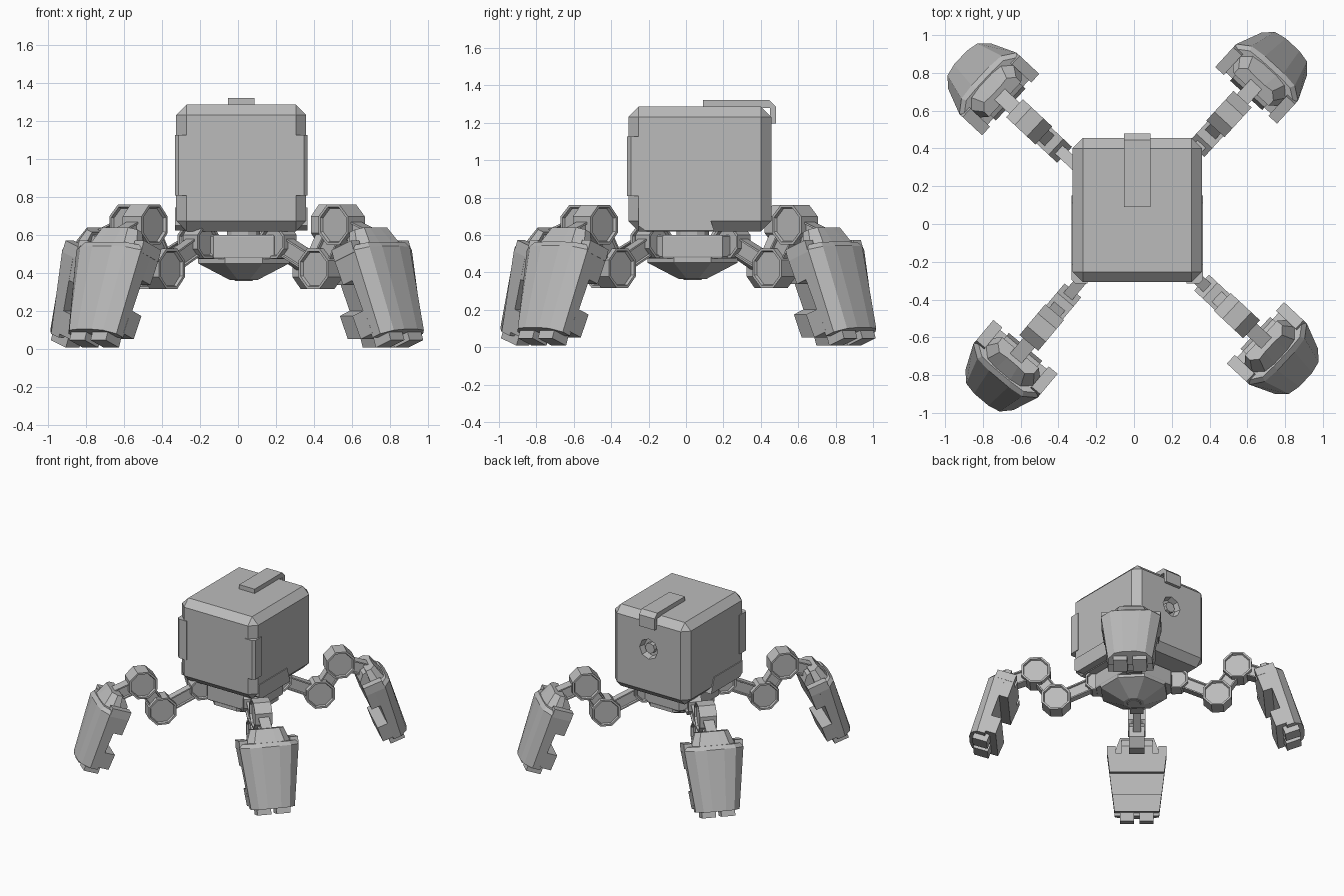
import bpy, bmesh, math
from mathutils import Matrix, Vector

if "Cube" in bpy.data.objects:
    bpy.data.objects.remove(bpy.data.objects["Cube"])

GREY = (0.5, 0.5, 0.5, 1.0)
mat = bpy.data.materials.new("plain_grey")
mat.use_nodes = True
mat.diffuse_color = GREY
mat.node_tree.nodes["Principled BSDF"].inputs["Base Color"].default_value = GREY

CX, CY = 0.03, 0.035     # hub centre
LX, LY = -0.005, 0.028   # centre the legs turn about
BX, BY = 0.017, 0.073    # body centre


def finish(name, bm):
    bmesh.ops.recalc_face_normals(bm, faces=bm.faces)
    mesh = bpy.data.meshes.new(name)
    bm.to_mesh(mesh)
    bm.free()
    mesh.materials.append(mat)
    obj = bpy.data.objects.new(name, mesh)
    bpy.context.collection.objects.link(obj)
    return obj


def box_bm(lo, hi, bevel=0.0):
    bm = bmesh.new()
    lo, hi = Vector(lo), Vector(hi)
    m = Matrix.Translation((lo + hi) / 2) @ Matrix.Diagonal((*(hi - lo), 1))
    bmesh.ops.create_cube(bm, size=1, matrix=m)
    if bevel:
        bmesh.ops.bevel(bm, geom=bm.edges[:], offset=bevel, segments=1,
                        affect='EDGES', profile=0.5)
    return bm


def loft(rings):
    """Closed solid through rings that have equal point counts."""
    bm = bmesh.new()
    loops = [[bm.verts.new(p) for p in ring] for ring in rings]
    n = len(loops[0])
    for a, b in zip(loops, loops[1:]):
        for i in range(n):
            bm.faces.new((a[i], a[(i + 1) % n], b[(i + 1) % n], b[i]))
    bm.faces.new(loops[0][::-1])
    bm.faces.new(loops[-1])
    return bm


def turned(name, profile, sides):
    turn = math.pi / sides
    return finish(name, loft([
        [(CX + r * math.cos(turn + 2 * math.pi * i / sides),
          CY + r * math.sin(turn + 2 * math.pi * i / sides), z)
         for i in range(sides)] for r, z in profile]))


def panel_sides(bm, rim, depth):
    """Sink a panel, inside a flat rim, into both sideways faces of a leg part."""
    bmesh.ops.recalc_face_normals(bm, faces=bm.faces)
    bm.normal_update()
    faces = [f for f in bm.faces if abs(f.normal.y) > 0.9]
    bmesh.ops.inset_individual(bm, faces=faces, thickness=rim, depth=0)
    bmesh.ops.inset_individual(bm, faces=faces, thickness=0.006, depth=-depth)


def joint(name, r, z, radius, width):
    rings = [[(r + radius * math.cos(math.pi * (i + 0.5) / 4), y,
               z + radius * math.sin(math.pi * (i + 0.5) / 4)) for i in range(8)]
             for y in (-width / 2, width / 2)]
    bm = loft(rings)
    panel_sides(bm, 0.015, 0.016)
    return finish(name, bm)


def link(name, p, q, width, height):
    p, q = Vector((p[0], 0, p[1])), Vector((q[0], 0, q[1]))
    d = (q - p).normalized()
    up = Vector((-d.z, 0, d.x)) * height / 2
    side = Vector((0, width / 2, 0))
    bm = loft([[c - side - up, c + side - up, c + side + up, c - side + up] for c in (p, q)])
    panel_sides(bm, 0.014, 0.012)
    return finish(name, bm)


# Body: chamfered block with a round port in the back
body = finish("body", box_bm((BX - 0.342, BY - 0.381, 0.62),
                             (BX + 0.342, BY + 0.383, 1.287), 0.055))
port_at = Matrix.Translation((BX, BY + 0.383, 1.015)) @ Matrix.Rotation(math.pi / 2, 4, 'X')


def port_part(name, r1, r2, length):
    bm = bmesh.new()
    bmesh.ops.create_cone(bm, cap_ends=True, segments=8, radius1=r1, radius2=r2,
                          depth=length, matrix=port_at)
    return finish(name, bm)


cutter = port_part("port_cutter", 0.092, 0.072, 0.1)
cutter.hide_render = True
cut = body.modifiers.new("port", 'BOOLEAN')
cut.object = cutter
cut.operation = 'DIFFERENCE'
cut.solver = 'EXACT'
bpy.context.view_layer.update()
cut_mesh = bpy.data.meshes.new_from_object(
    body.evaluated_get(bpy.context.evaluated_depsgraph_get()))
body.modifiers.clear()
body.data = cut_mesh
bpy.data.objects.remove(cutter)
boss = port_part("port_boss", 0.042, 0.042, 0.04)
boss.location.y = -0.035

# Top strap that hooks over the back edge
strap = [(0.09, 1.28), (0.09, 1.322), (0.445, 1.322), (0.48, 1.288),
         (0.48, 1.195), (0.45, 1.195), (0.45, 1.28)]
finish("top_strap", loft([[(x, y, z) for y, z in strap] for x in (BX - 0.07, BX + 0.07)]))

# Corner guards on the front and skirts on the sides
for s, side in ((1, "left"), (-1, "right")):
    x0, x1 = BX + s * 0.262, BX + s * 0.349
    guard = [(x0, -0.315), (x1 - s * 0.02, -0.315), (x1, -0.295), (x1, -0.215), (x0, -0.215)]
    finish(side + "_corner_guard", loft([[(x, y, z) for x, y in guard] for z in (0.81, 1.127)]))
    skirt = [(-0.255, 0.65), (-0.255, 0.745), (0.11, 0.745), (0.15, 0.625), (-0.22, 0.625)]
    finish(side + "_skirt", loft([[(x, y, z) for y, z in skirt]
                                  for x in (BX + s * 0.25, BX + s * 0.349)]))

# Hub under the body: four flat panels with cut corners, over a faceted bowl
turned("neck", [(0.09, 0.58), (0.09, 0.63)], 12)


def hub_outline(flat, half, z):
    quarter = [(flat, -half), (flat, half)]
    pts = []
    for _ in range(4):
        pts += [(CX + x, CY + y, z) for x, y in quarter]
        quarter = [(-y, x) for x, y in quarter]
    return pts


finish("hub_ring", loft([hub_outline(0.235, 0.155, 0.475), hub_outline(0.24, 0.16, 0.485),
                         hub_outline(0.24, 0.16, 0.592), hub_outline(0.235, 0.155, 0.6)]))
turned("hub_bowl", [(0.08, 0.365), (0.26, 0.452), (0.26, 0.48)], 8)
turned("hub_cap", [(0.05, 0.36), (0.06, 0.37)], 8)

# Leg, drawn along +x: joints and links
HIP, KNEE, ANKLE = (0.295, 0.565), (0.602, 0.423), (0.752, 0.655)
parts = [
    joint("hip_joint", *HIP, 0.095, 0.1),
    joint("lower_knee", *KNEE, 0.115, 0.115),
    joint("upper_knee", *ANKLE, 0.115, 0.13),
    link("thigh_link", HIP, KNEE, 0.06, 0.1),
    link("knee_link", KNEE, ANKLE, 0.075, 0.11),
    link("ankle_link", ANKLE, (0.97, 0.575), 0.08, 0.1),
]

# Foot, in a tilted frame: x outward, y sideways, z up the shin
foot = (Matrix.Translation((0.95, 0, 0.55)) @ Matrix.Rotation(math.radians(-20), 4, 'Y'))


def foot_part(name, bm):
    bm.transform(foot)
    parts.append(finish(name, bm))


def section(half, shoulder, out, z):
    right = [(0, half), (shoulder, half), ((shoulder + out) / 2 + 0.02, half * 0.7),
             (out, half * 0.3)]
    return [(x, y, z) for x, y in right] + [(x, -y, z) for x, y in right[::-1]]


foot_part("foot_shell", loft([section(0.165, 0.06, 0.13, -0.52),
                              section(0.222, 0.085, 0.145, -0.06),
                              section(0.205, 0.075, 0.125, -0.03)]))
foot_part("foot_cap", loft([section(0.165, 0.06, 0.12, -0.035),
                            section(0.125, 0.04, 0.07, 0.07)]))


def inner_plate(name, top, bottom, depth):
    def half(z):
        return 0.222 + (z + 0.05) * 0.12
    foot_part(name, loft([[(-depth, -half(z), z), (0.01, -half(z), z),
                           (0.01, half(z), z), (-depth, half(z), z)]
                          for z in (bottom, top)]))


inner_plate("foot_upper_plate", -0.055, -0.2, 0.07)
inner_plate("foot_lower_plate", -0.37, -0.5, 0.08)
# The centre tab slopes up from the plate to the cap
tab = [(-0.07, -0.06), (-0.07, -0.005), (-0.03, 0.05), (0.03, 0.06), (0.03, -0.06)]
foot_part("foot_center_tab", loft([[(x, y, z) for x, z in tab] for y in (-0.115, 0.115)]))
for s in (1, -1):
    a, b = sorted((s * 0.16, s * 0.222))
    foot_part("foot_ear", box_bm((-0.07, a, -0.07), (0.08, b, -0.005)))
    a, b = sorted((s * 0.02, s * 0.125))
    foot_part("foot_toe", box_bm((-0.03, a, -0.565), (0.085, b, -0.5)))

# Four copies of the leg around the hub
legs = {"back_left": 47.5, "back_right": 137, "front_right": 230, "front_left": 317}
for corner, angle in legs.items():
    place = (Matrix.Translation((LX, LY, 0))
             @ Matrix.Rotation(math.radians(angle), 4, 'Z'))
    for part in parts:
        copy = bpy.data.objects.new(corner + "_" + part.name, part.data)
        copy.matrix_world = place
        bpy.context.collection.objects.link(copy)
for part in parts:
    bpy.data.objects.remove(part)
